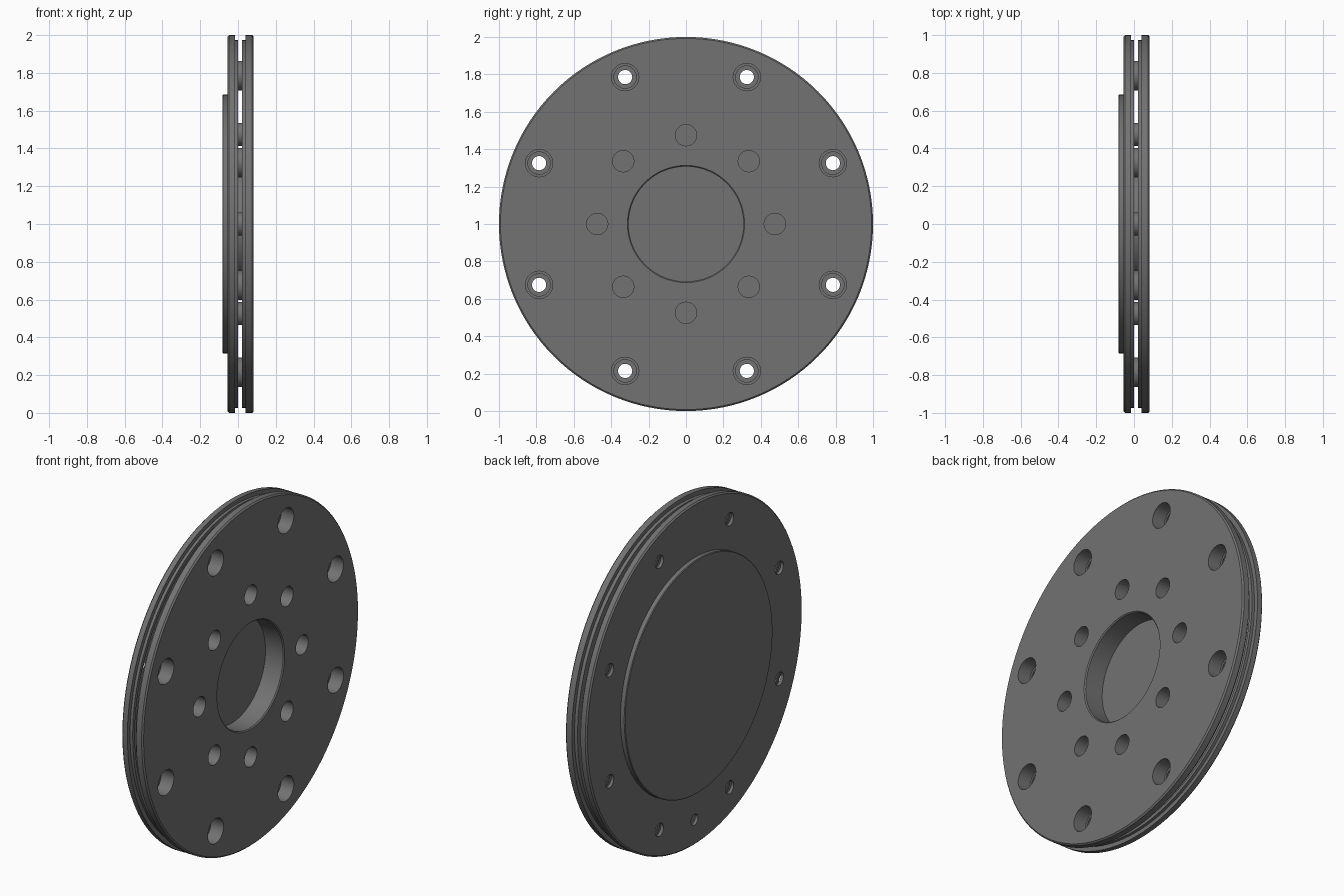
import bpy, bmesh, math
from mathutils import Matrix, Vector

cube = bpy.data.objects.get("Cube")
if cube:
    bpy.data.objects.remove(cube, do_unlink=True)

grey = bpy.data.materials.new("dark grey metal")
grey.use_nodes = True
COLOUR = (0.17, 0.17, 0.17, 1)
grey.diffuse_color = COLOUR
grey.node_tree.nodes["Principled BSDF"].inputs["Base Color"].default_value = COLOUR

FACE, INNER, FLOOR, BACK = 0.083, 0.02, -0.037, -0.055


def finish(obj):
    bpy.ops.object.select_all(action='DESELECT')
    obj.select_set(True)
    bpy.context.view_layer.objects.active = obj
    bpy.ops.object.shade_smooth_by_angle(angle=math.radians(30))


def make_object(name, bm, location=(0, 0, 1)):
    bmesh.ops.recalc_face_normals(bm, faces=bm.faces)
    mesh = bpy.data.meshes.new(name)
    bm.to_mesh(mesh)
    bm.free()
    mesh.materials.append(grey)
    obj = bpy.data.objects.new(name, mesh)
    obj.location = location
    bpy.context.collection.objects.link(obj)
    return obj


def lathe(name, profile, steps, location=(0, 0, 1)):
    """Spin a closed (x, radius) outline about the x axis."""
    bm = bmesh.new()
    verts = [bm.verts.new((x, 0, r)) for x, r in profile]
    edges = [bm.edges.new((v, verts[(i + 1) % len(verts)]))
             for i, v in enumerate(verts)]
    bmesh.ops.spin(bm, geom=verts + edges, cent=(0, 0, 0), axis=(1, 0, 0),
                   angle=math.tau, steps=steps, use_merge=True)
    bmesh.ops.remove_doubles(bm, verts=bm.verts, dist=0.0001)
    return make_object(name, bm, location)


def ring(count, radius, offset=0.0):
    for i in range(count):
        a = math.tau * (i + offset) / count
        yield Vector((0, radius * math.cos(a), radius * math.sin(a)))


def drill(target, holes):
    """Cut round holes along x; holes is a list of (centre, radius)."""
    bm = bmesh.new()
    for centre, r in holes:
        bmesh.ops.create_cone(
            bm, cap_ends=True, segments=40, radius1=r, radius2=r, depth=0.5,
            matrix=Matrix.Translation(centre) @ Matrix.Rotation(math.pi / 2, 4, 'Y'))
    cutter = make_object(target.name + "_cutter", bm)
    mod = target.modifiers.new("holes", 'BOOLEAN')
    mod.operation, mod.solver, mod.object = 'DIFFERENCE', 'EXACT', cutter
    bpy.context.view_layer.objects.active = target
    bpy.ops.object.modifier_apply(modifier=mod.name)
    bpy.data.objects.remove(cutter, do_unlink=True)


bolts = list(ring(8, 0.85, 0.5))
pins = list(ring(8, 0.475))

# Front plate with stepped rim and central bore tube
front = lathe("front_plate", [
    (FACE, 0.313), (FACE - 0.006, 0.307), (FLOOR, 0.307), (FLOOR, 0.33),
    (INNER, 0.33), (INNER, 0.975), (0.04, 0.975), (0.04, 1.0),
    (FACE - 0.008, 1.0), (FACE, 0.992)], 128)
drill(front, [(c, 0.073) for c in bolts] + [(c, 0.057) for c in pins])
finish(front)

# Thin back plate with raised centre and stepped rim
back = lathe("back_plate", [
    (FLOOR, 0), (FLOOR, 0.955), (0, 0.955), (0, 0.975), (-0.017, 0.975),
    (-0.017, 1.0), (BACK + 0.008, 1.0), (BACK, 0.992), (BACK, 0.685),
    (-0.079, 0.685), (-0.083, 0.681), (-0.083, 0)], 128)
drill(back, [(c, 0.038) for c in bolts] + [(Vector((0, 0, -0.85)), 0.032)])
finish(back)

# Bolt pockets hanging behind the front plate, each with an inner lip
for i, c in enumerate(bolts):
    finish(lathe(f"bolt_pocket_{i + 1}", [
        (INNER, 0.073), (INNER, 0.078), (-0.004, 0.078), (-0.004, 0.06),
        (0.002, 0.06), (0.002, 0.073)], 40, c + Vector((0, 0, 1))))

# Pin sleeves reaching the back plate
for i, c in enumerate(pins):
    finish(lathe(f"pin_sleeve_{i + 1}", [
        (INNER, 0.057), (INNER, 0.061), (FLOOR, 0.061), (FLOOR, 0.057)],
        40, c + Vector((0, 0, 1))))
